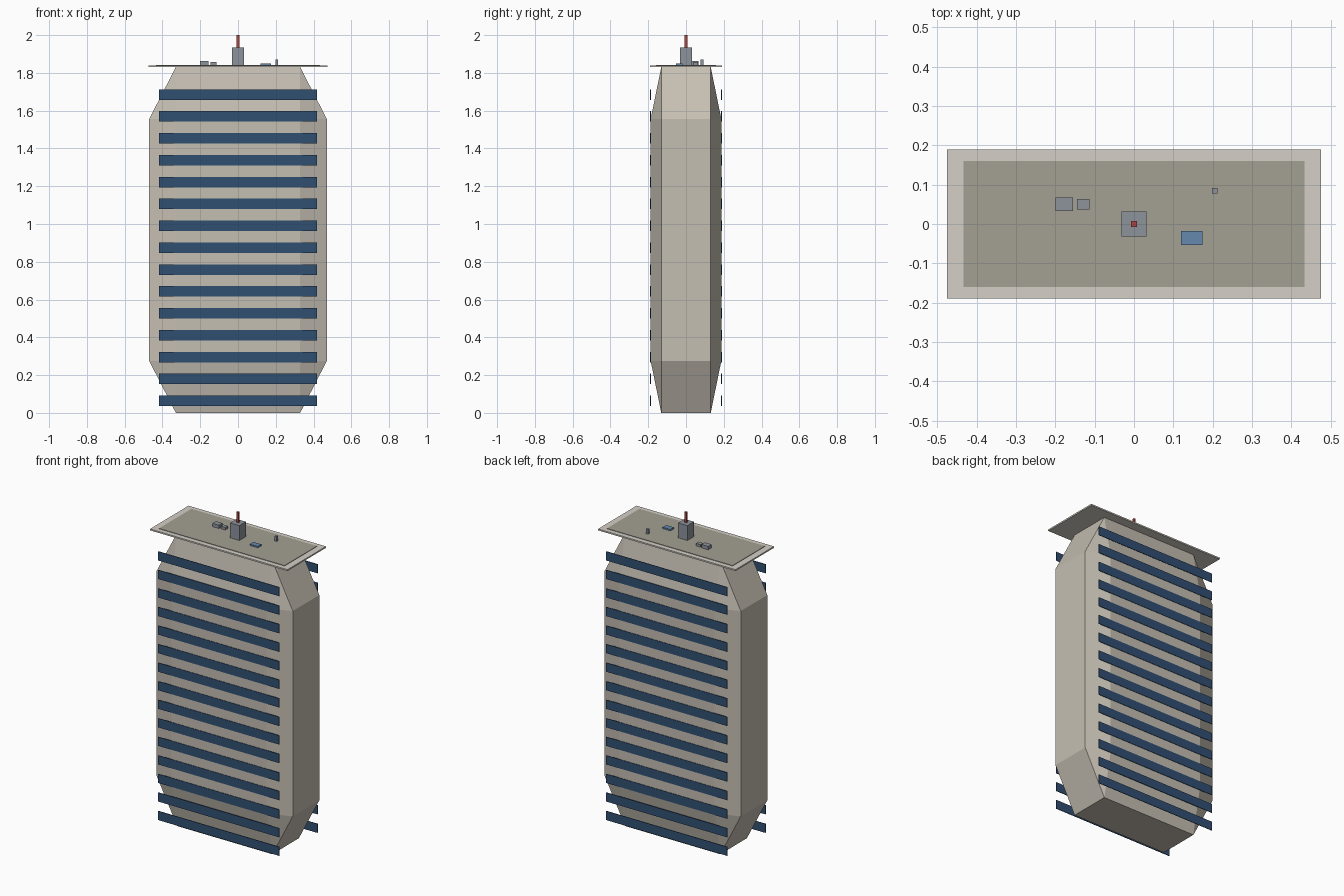
import bpy

if "Cube" in bpy.data.objects:
    bpy.data.objects.remove(bpy.data.objects["Cube"])


def material(name, rgb):
    m = bpy.data.materials.new(name)
    m.diffuse_color = (*rgb, 1)
    m.use_nodes = True
    m.node_tree.nodes["Principled BSDF"].inputs["Base Color"].default_value = m.diffuse_color
    return m


CONCRETE = material("concrete", (0.56, 0.52, 0.45))
GLASS = material("blue_glass", (0.03, 0.08, 0.17))
RIM = material("pale_rim", (0.66, 0.63, 0.57))
ROOFING = material("roofing", (0.37, 0.35, 0.29))
METAL = material("grey_metal", (0.27, 0.29, 0.33))
BLUE = material("blue_unit", (0.13, 0.25, 0.42))
RED = material("red_mast", (0.40, 0.06, 0.05))


def box(name, x, y, z, mat):
    """Box from (min, max) ranges along each axis."""
    bpy.ops.mesh.primitive_cube_add(size=1)
    ob = bpy.context.object
    ob.name = name
    spans = (x, y, z)
    ob.location = [(a + b) / 2 for a, b in spans]
    ob.scale = [b - a for a, b in spans]
    ob.data.materials.append(mat)
    return ob


# Tower body: a unit cube chamfered before stretching, so chamfers follow the proportions
body = box("tower_body", (-0.47, 0.47), (-0.187, 0.187), (0, 1.831), CONCRETE)
bevel = body.modifiers.new("chamfer", "BEVEL")
bevel.width = 0.15
bevel.segments = 1
bevel.limit_method = "NONE"

# Window bands on the front and back
for i in range(15):
    z = 0.064 + i * 0.1158
    for side, s in (("front", -1), ("back", 1)):
        y = sorted((s * 0.186, s * 0.190))
        box(f"{side}_window_band_{i + 1}", (-0.418, 0.418), y,
            (z - 0.028, z + 0.028), GLASS)

# Roof slab with a darker raised panel
box("roof_slab", (-0.475, 0.475), (-0.19, 0.19), (1.83, 1.839), RIM)
box("roof_panel", (-0.434, 0.434), (-0.16, 0.16), (1.835, 1.842), ROOFING)

# Rooftop equipment
box("lift_housing", (-0.032, 0.032), (-0.032, 0.032), (1.838, 1.935), METAL)
box("antenna_mast", (-0.007, 0.007), (-0.007, 0.007), (1.93, 2.0), RED)
box("large_air_unit", (-0.2, -0.155), (0.033, 0.067), (1.838, 1.863), METAL)
box("small_air_unit", (-0.145, -0.113), (0.037, 0.063), (1.838, 1.858), METAL)
box("blue_roof_unit", (0.12, 0.174), (-0.053, -0.018), (1.838, 1.851), BLUE)
box("vent_pipe", (0.198, 0.212), (0.078, 0.092), (1.838, 1.872), METAL)
